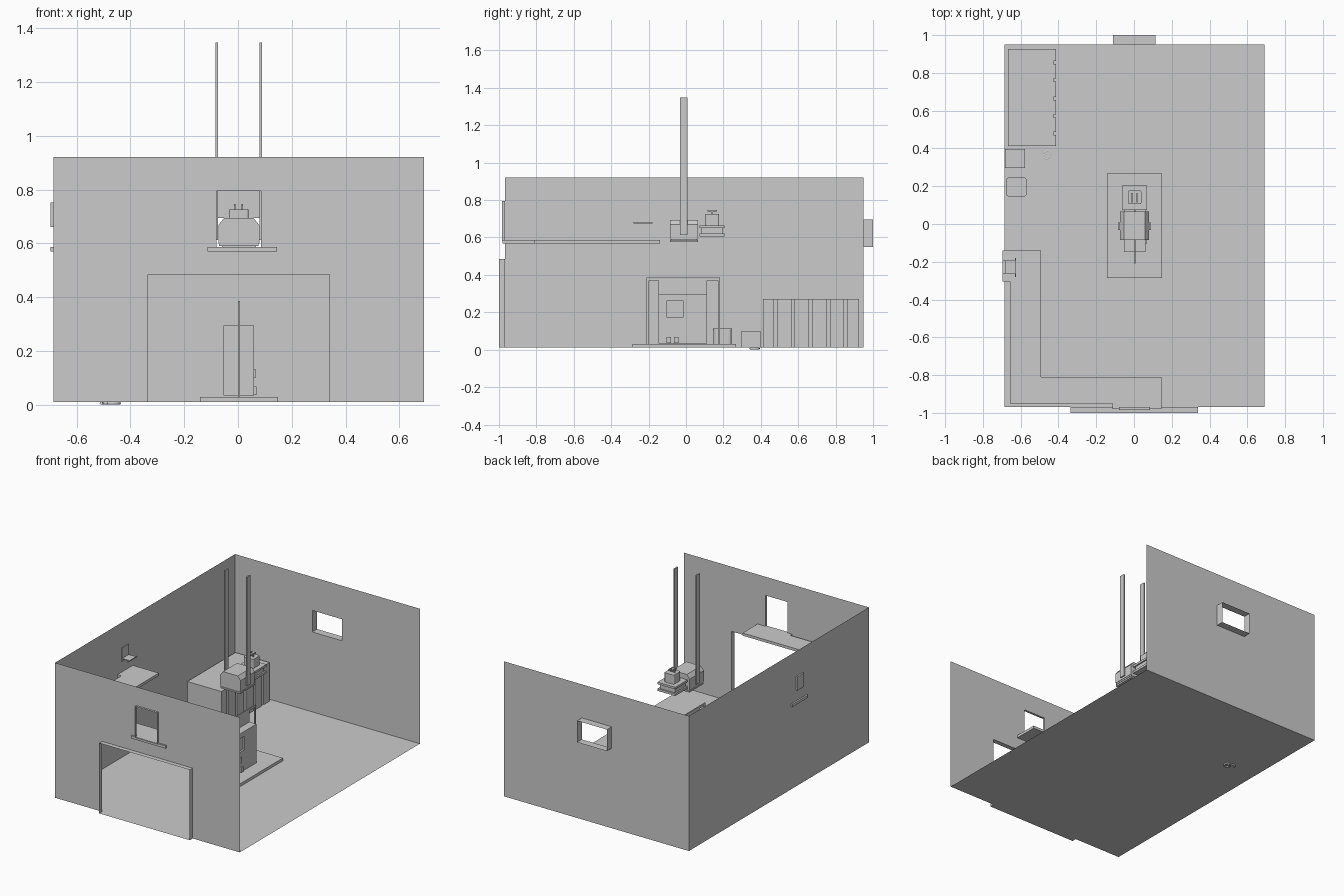
import bpy, bmesh, math
from mathutils import Vector

if "Cube" in bpy.data.objects:
    bpy.data.objects.remove(bpy.data.objects["Cube"])


def obj_from_bm(name, bm):
    bmesh.ops.remove_doubles(bm, verts=bm.verts, dist=1e-5)
    me = bpy.data.meshes.new(name)
    bm.to_mesh(me)
    bm.free()
    ob = bpy.data.objects.new(name, me)
    bpy.context.collection.objects.link(ob)
    return ob


def quad(bm, *pts):
    bm.faces.new([bm.verts.new(p) for p in pts])


def box(name, x, y, z, bevel=0, vertical_only=False):
    bm = bmesh.new()
    bmesh.ops.create_cube(bm, size=1)
    for v in bm.verts:
        v.co = Vector([(a + b) / 2 + c * (b - a) for (a, b), c in zip((x, y, z), v.co)])
    if bevel:
        edges = [e for e in bm.edges if not vertical_only or
                 abs(e.verts[0].co.z - e.verts[1].co.z) > 1e-4]
        bmesh.ops.bevel(bm, geom=edges, offset=bevel, segments=3, profile=0.5, affect='EDGES')
    return obj_from_bm(name, bm)


def prism(name, pts, axis, a, b):
    """Extrude a 2D outline along an axis from a to b."""
    bm = bmesh.new()
    put = {'x': lambda p, t: (t, p[0], p[1]), 'y': lambda p, t: (p[0], t, p[1]),
           'z': lambda p, t: (p[0], p[1], t)}[axis]
    lo = [bm.verts.new(put(p, a)) for p in pts]
    hi = [bm.verts.new(put(p, b)) for p in pts]
    bm.faces.new(lo)
    bm.faces.new(hi[::-1])
    n = len(pts)
    for i in range(n):
        bm.faces.new((lo[i], hi[i], hi[(i + 1) % n], lo[(i + 1) % n]))
    bmesh.ops.recalc_face_normals(bm, faces=bm.faces)
    return obj_from_bm(name, bm)


X0, X1, Y0, Y1, Z0, Z1 = -0.686, 0.692, -0.969, 0.949, 0.011, 0.921


def wall(name, y, openings):
    """Thin wall with openings (x0, x1, z0, z1, outer y), each lined by a thin reveal."""
    bm = bmesh.new()
    xs = sorted({X0, X1, *[v for o in openings for v in o[:2]]})
    zs = sorted({Z0, Z1, *[v for o in openings for v in o[2:4]]})
    for xa, xb in zip(xs, xs[1:]):
        for za, zb in zip(zs, zs[1:]):
            cx, cz = (xa + xb) / 2, (za + zb) / 2
            if not any(o[0] < cx < o[1] and o[2] < cz < o[3] for o in openings):
                quad(bm, (xa, y, za), (xb, y, za), (xb, y, zb), (xa, y, zb))
    for x0, x1, z0, z1, yo in openings:
        ring = [(x0, z0), (x1, z0), (x1, z1), (x0, z1)]
        for i in range(4):
            p, q = ring[i], ring[(i + 1) % 4]
            quad(bm, (p[0], y, p[1]), (q[0], y, q[1]), (q[0], yo, q[1]), (p[0], yo, p[1]))
    return obj_from_bm(name, bm)


# room shell: floor, left wall, front and back walls (right side open)
bm = bmesh.new()
quad(bm, (X0, Y0, Z0), (X1, Y0, Z0), (X1, Y1, Z0), (X0, Y1, Z0))
obj_from_bm("floor", bm)
bm = bmesh.new()
quad(bm, (X0, Y0, Z0), (X0, Y1, Z0), (X0, Y1, Z1), (X0, Y0, Z1))
obj_from_bm("left_wall", bm)
wall("front_wall", Y0, [(-0.335, 0.34, Z0, 0.485, -1.0), (-0.08, 0.085, 0.585, 0.795, -0.984)])
wall("back_wall", Y1, [(-0.11, 0.113, 0.55, 0.695, 1.0)])

# L-shaped counter reaching through both walls
prism("corner_counter", [(-0.697, -0.14), (-0.492, -0.14), (-0.492, -0.81), (0.145, -0.81),
                         (0.145, -0.98), (-0.113, -0.98), (-0.113, -0.949), (-0.657, -0.949),
                         (-0.657, -0.305), (-0.697, -0.305)], 'z', 0.569, 0.587)

# small wall unit above the counter
box("wall_panel", (-0.697, -0.68), (-0.262, -0.192), (0.66, 0.752))
box("wall_panel_shelf", (-0.68, -0.625), (-0.262, -0.192), (0.676, 0.682))
box("wall_panel_lip", (-0.63, -0.624), (-0.28, -0.18), (0.676, 0.683))

# long cabinet with vertical grooves on its open side
outline = [(-0.667, 0.413), (-0.413, 0.413)]
for a, b in ((0.47, 0.488), (0.564, 0.58), (0.656, 0.673), (0.754, 0.771), (0.846, 0.863)):
    outline += [(-0.413, a), (-0.425, a), (-0.425, b), (-0.413, b)]
outline += [(-0.413, 0.926), (-0.667, 0.926)]
prism("cabinet", outline, 'z', Z0, 0.272)

# bins along the left wall
box("square_bin", (-0.683, -0.577), (0.296, 0.398), (Z0, 0.1))
box("round_bin", (-0.676, -0.569), (0.148, 0.244), (Z0, 0.104), 0.018, True)
box("round_bin_lid", (-0.678, -0.567), (0.145, 0.247), (0.104, 0.113), 0.018, True)

# loose coil on the floor
cu = bpy.data.curves.new("floor_coil", 'CURVE')
cu.dimensions = '3D'
cu.bevel_depth = 0.006
cu.bevel_resolution = 1
cu.resolution_u = 4
cu.use_fill_caps = True
path = [(-0.508, 0.372), (-0.505, 0.392), (-0.485, 0.388), (-0.478, 0.37), (-0.46, 0.392),
        (-0.441, 0.38), (-0.441, 0.355), (-0.46, 0.343), (-0.482, 0.35), (-0.482, 0.366),
        (-0.462, 0.37)]
sp = cu.splines.new('NURBS')
sp.points.add(len(path) - 1)
for p, (x, y) in zip(sp.points, path):
    p.co = (x, y, 0.006, 1)
sp.use_endpoint_u = True
sp.order_u = 3
bpy.context.collection.objects.link(bpy.data.objects.new("floor_coil", cu))

# central machine: base slab
box("machine_base", (-0.142, 0.148), (-0.286, 0.268), (Z0, 0.03))

# machine housing with a recessed side window
bm = bmesh.new()
bx, ux = (-0.053, 0.06), 0.06
ya, yb, za, zb = -0.148, 0.112, 0.034, 0.295
wy, wz = (ya, -0.102, -0.016, yb), (za, 0.171, 0.262, zb)
for i in range(3):
    for j in range(3):
        d = ux - 0.012 if (i, j) == (1, 1) else ux
        quad(bm, *[(d, y, z) for y, z in ((wy[i], wz[j]), (wy[i + 1], wz[j]),
                                         (wy[i + 1], wz[j + 1]), (wy[i], wz[j + 1]))])
for ring, xa in (([(ya, za), (yb, za), (yb, zb), (ya, zb)], bx[0]),
                 ([(wy[1], wz[1]), (wy[2], wz[1]), (wy[2], wz[2]), (wy[1], wz[2])], ux - 0.012)):
    for i in range(4):
        p, q = ring[i], ring[(i + 1) % 4]
        quad(bm, (xa, *p), (xa, *q), (ux, *q), (ux, *p))
quad(bm, *[(bx[0], y, z) for y, z in ((ya, za), (ya, zb), (yb, zb), (yb, za))])
obj_from_bm("machine_housing", bm)

# pedals and knob on the housing side
for i, y in enumerate((-0.104, -0.064)):
    box(f"pedal_{i + 1}", (0.06, 0.069), (y, y + 0.024), (0.036, 0.068))
box("side_knob", (0.058, 0.065), (-0.07, -0.05), (0.1, 0.134))

# thin upright plate frame with a slot each side of the housing
box("plate_top", (0.0, 0.007), (-0.21, 0.182), (0.37, 0.385))
box("plate_center", (0.0, 0.007), (-0.147, 0.113), (0.29, 0.37))
for name, a, b in (("plate_front_edge", -0.21, -0.197), ("plate_back_edge", 0.17, 0.182)):
    box(name, (0.0, 0.007), (a, b), (0.03, 0.37))

# hanging body with chamfered shoulders
prism("hanging_body", [(-0.073, 0.6), (0.079, 0.6), (0.079, 0.668), (0.058, 0.694),
                       (-0.052, 0.694), (-0.073, 0.668)], 'y', -0.086, 0.065)
for i in range(2):
    z = 0.577 + i * 0.013
    box(f"body_tray_{i + 1}", (-0.07, 0.076), (-0.086, 0.065), (z, z + 0.01))
box("tray_core", (-0.06, 0.066), (-0.08, 0.06), (0.58, 0.602))

# suspension straps
for side, s in (("left", -1), ("right", 1)):
    c = 0.003 + s * 0.082
    box(f"{side}_strap", (c - 0.0045, c + 0.0045), (-0.031, 0.007), (0.612, 1.347))

# flanged rear block with cap and twin handles
box("rear_lower_flange", (-0.063, 0.069), (0.073, 0.205), (0.605, 0.62))
box("rear_web", (-0.053, 0.059), (0.083, 0.195), (0.62, 0.65))
box("rear_upper_flange", (-0.063, 0.069), (0.073, 0.205), (0.65, 0.664))
box("rear_cap", (-0.033, 0.039), (0.105, 0.177), (0.664, 0.726), 0.008, True)
for i, x in enumerate((-0.012, 0.016)):
    box(f"handle_stem_{i + 1}", (x - 0.003, x + 0.003), (0.135, 0.145), (0.726, 0.742))
    box(f"handle_bar_{i + 1}", (x - 0.003, x + 0.003), (0.115, 0.165), (0.74, 0.747))
